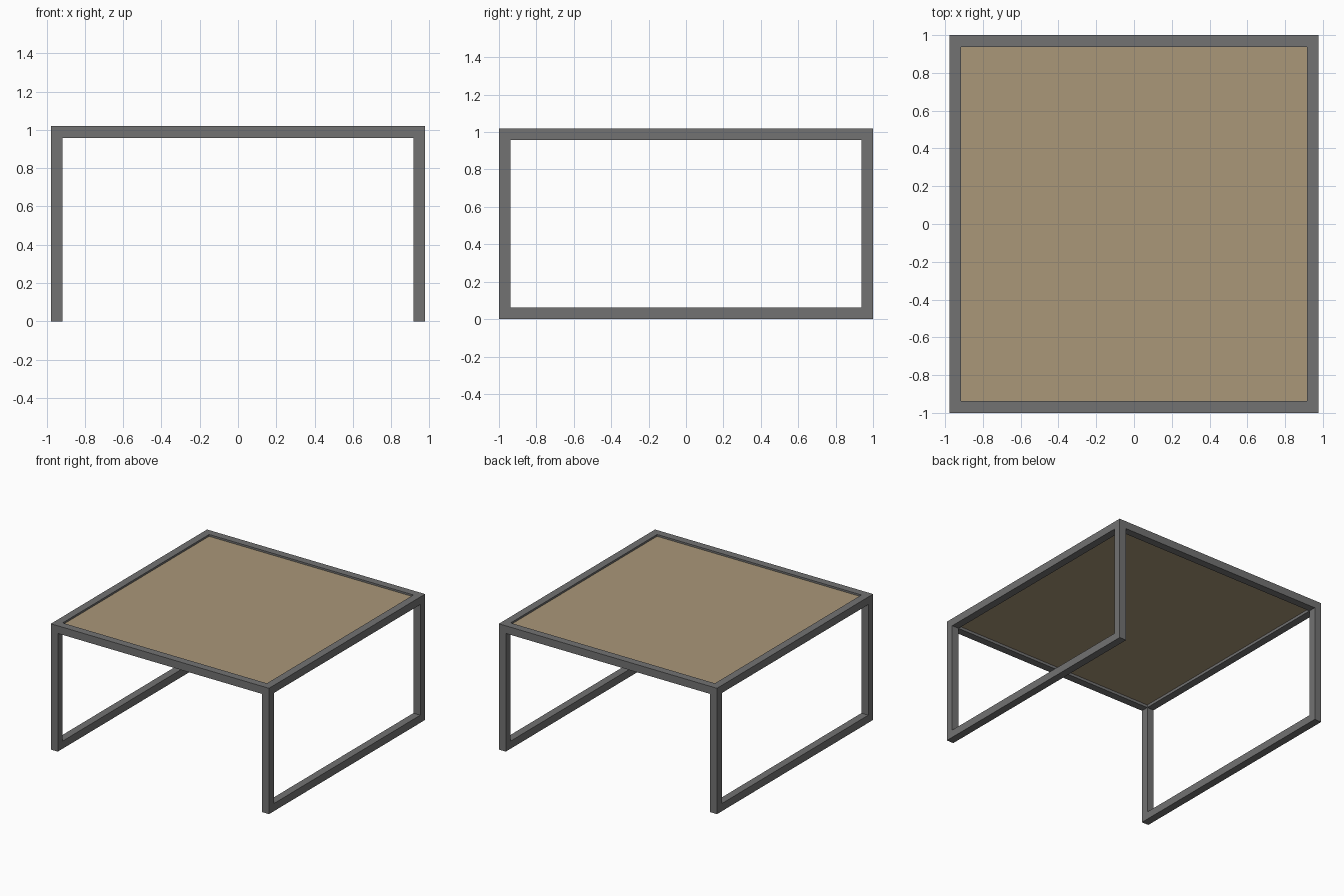
import bpy, bmesh

if "Cube" in bpy.data.objects:
    bpy.data.objects.remove(bpy.data.objects["Cube"])

HX, HY, TOP, T = 0.978, 1.0, 1.02, 0.062   # half width, half depth, height, tube size


def material(name, color):
    m = bpy.data.materials.new(name)
    m.diffuse_color = (*color, 1)
    m.use_nodes = True
    m.node_tree.nodes["Principled BSDF"].inputs["Base Color"].default_value = m.diffuse_color
    return m


def finish(name, bm, mat):
    bmesh.ops.recalc_face_normals(bm, faces=bm.faces)
    me = bpy.data.meshes.new(name)
    bm.to_mesh(me)
    bm.free()
    me.materials.append(mat)
    ob = bpy.data.objects.new(name, me)
    bpy.context.collection.objects.link(ob)
    return ob


def box(name, lo, hi, mat):
    bm = bmesh.new()
    bmesh.ops.create_cube(bm, size=1)
    for v in bm.verts:
        v.co = [(a + b) / 2 + c * (b - a) for a, b, c in zip(lo, hi, v.co)]
    return finish(name, bm, mat)


def leg_loop(name, x0, x1, mat):
    """Closed rectangular loop of square tube in the YZ plane."""
    bm = bmesh.new()
    rects = []
    for x in (x0, x1):
        for i in (0, T):
            rects.append([bm.verts.new((x, y, z)) for y, z in (
                (-HY + i, i), (HY - i, i), (HY - i, TOP - i), (-HY + i, TOP - i))])
    o0, i0, o1, i1 = rects
    for a, b in ((o0, i0), (i0, i1), (i1, o1), (o1, o0)):
        for k in range(4):
            n = (k + 1) % 4
            bm.faces.new((a[k], a[n], b[n], b[k]))
    return finish(name, bm, mat)


metal = material("dark_metal", (0.17, 0.17, 0.17))
wood = material("tan_wood", (0.40, 0.31, 0.19))

# Side leg loops
leg_loop("left_leg_loop", -HX, -HX + T, metal)
leg_loop("right_leg_loop", HX - T, HX, metal)

# Cross rails joining the loops at the top
XI, YI = HX - T, HY - T
box("front_rail", (-XI, -HY, TOP - T), (XI, -YI, TOP), metal)
box("back_rail", (-XI, YI, TOP - T), (XI, HY, TOP), metal)

# Table top panel, slightly recessed in the frame
box("table_top", (-XI, -YI, 0.98), (XI, YI, 1.005), wood)
